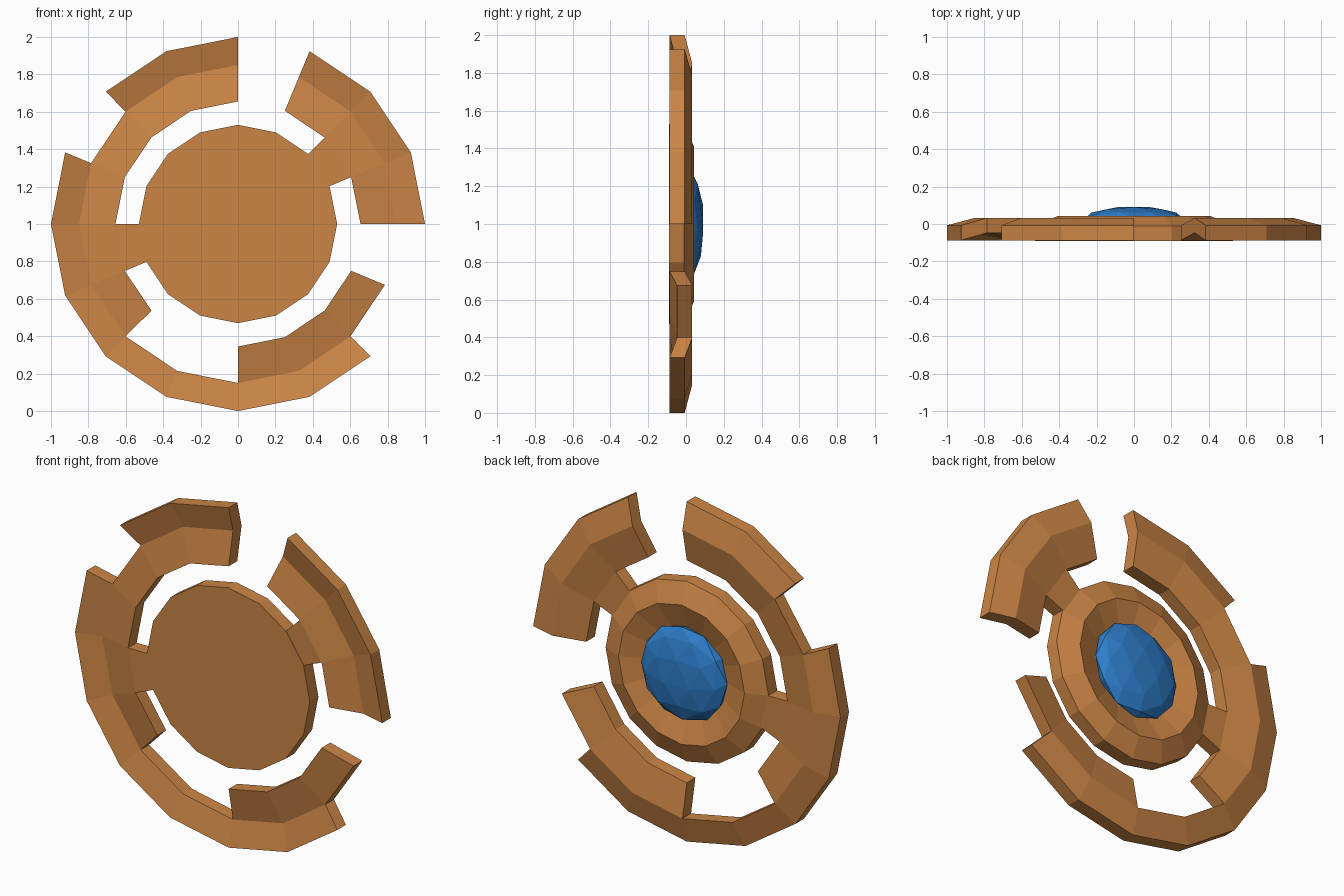
import bpy, bmesh, math
from mathutils import Vector

cube = bpy.data.objects.get("Cube")
if cube:
    bpy.data.objects.remove(cube, do_unlink=True)

SIDES = 16
CENTRE_Z = 1.0


def material(name, colour):
    mat = bpy.data.materials.new(name)
    mat.use_nodes = True
    mat.diffuse_color = colour
    mat.node_tree.nodes["Principled BSDF"].inputs["Base Color"].default_value = colour
    return mat


def finish(bm, name, mat):
    bmesh.ops.recalc_face_normals(bm, faces=bm.faces[:])
    mesh = bpy.data.meshes.new(name)
    bm.to_mesh(mesh)
    bm.free()
    mesh.materials.append(mat)
    obj = bpy.data.objects.new(name, mesh)
    bpy.context.collection.objects.link(obj)
    return obj


def point(step, radius, y):
    a = math.tau * step / SIDES
    return Vector((radius * math.cos(a), y, CENTRE_Z + radius * math.sin(a)))


bronze = material("bronze", (0.60, 0.235, 0.06, 1))
blue = material("gem blue", (0.027, 0.21, 0.60, 1))

# Ring section: (radius, front depth) of each boundary, from spoke root to outer edge
SECTION = [(0.51, -0.087), (0.655, -0.087), (0.85, -0.047), (1.0, -0.087)]
THICKNESS = 0.08
SPOKE, INNER, OUTER = 0, 1, 2


def ring_piece(name, bands):
    """Chevron plate made of the listed angular cells in each radial band."""
    bm = bmesh.new()
    verts = {}

    def vert(step, ring, back):
        key = (step % SIDES, ring, back)
        if key not in verts:
            radius, y = SECTION[ring]
            verts[key] = bm.verts.new(point(step, radius, y + THICKNESS * back))
        return verts[key]

    uses = {}
    for band, steps in bands.items():
        for s in steps:
            corners = [(s, band), (s, band + 1), (s + 1, band + 1), (s + 1, band)]
            for back in (0, 1):
                bm.faces.new([vert(*c, back) for c in corners])
            for a, b in zip(corners, corners[1:] + corners[:1]):
                uses.setdefault(frozenset((a, b)), []).append((a, b))
    # walls along every open edge
    for edges in uses.values():
        if len(edges) == 1:
            a, b = edges[0]
            bm.faces.new([vert(*a, 0), vert(*b, 0), vert(*b, 1), vert(*a, 1)])
    return finish(bm, name, bronze)


ring_piece("left_ring_piece", {SPOKE: [1], INNER: range(0, 3), OUTER: range(0, 3)})
ring_piece("right_ring_piece", {
    SPOKE: [8],
    INNER: [*range(4, 10), *range(12, 15)],
    OUTER: [4, 5, *range(7, 14)],
})

# Central disc with a raised bezel on the back
bm = bmesh.new()
profile = [(0.53, -0.09), (0.53, -0.01), (0.41, 0.042), (0.26, -0.01)]
loops = [[bm.verts.new(point(s, r, y)) for s in range(SIDES)] for r, y in profile]
for low, high in zip(loops, loops[1:]):
    for i in range(SIDES):
        j = (i + 1) % SIDES
        bm.faces.new([low[i], low[j], high[j], high[i]])
bm.faces.new(loops[0])
bm.faces.new(loops[-1])
finish(bm, "central_disc", bronze)

# Faceted gem with one facet turned to the back
bm = bmesh.new()
bmesh.ops.create_icosphere(bm, subdivisions=2, radius=1)
bm.normal_update()
crown = max(bm.faces, key=lambda f: (round(f.calc_area(), 3), f.normal.y))
turn = crown.normal.rotation_difference(Vector((0, 1, 0))).to_matrix()
bmesh.ops.transform(bm, matrix=turn.to_4x4(), verts=bm.verts[:])
bmesh.ops.scale(bm, vec=(0.28, 0.08, 0.28), verts=bm.verts[:])
bmesh.ops.translate(bm, vec=(0, 0.09 - max(v.co.y for v in bm.verts), CENTRE_Z), verts=bm.verts[:])
finish(bm, "gem", blue)
